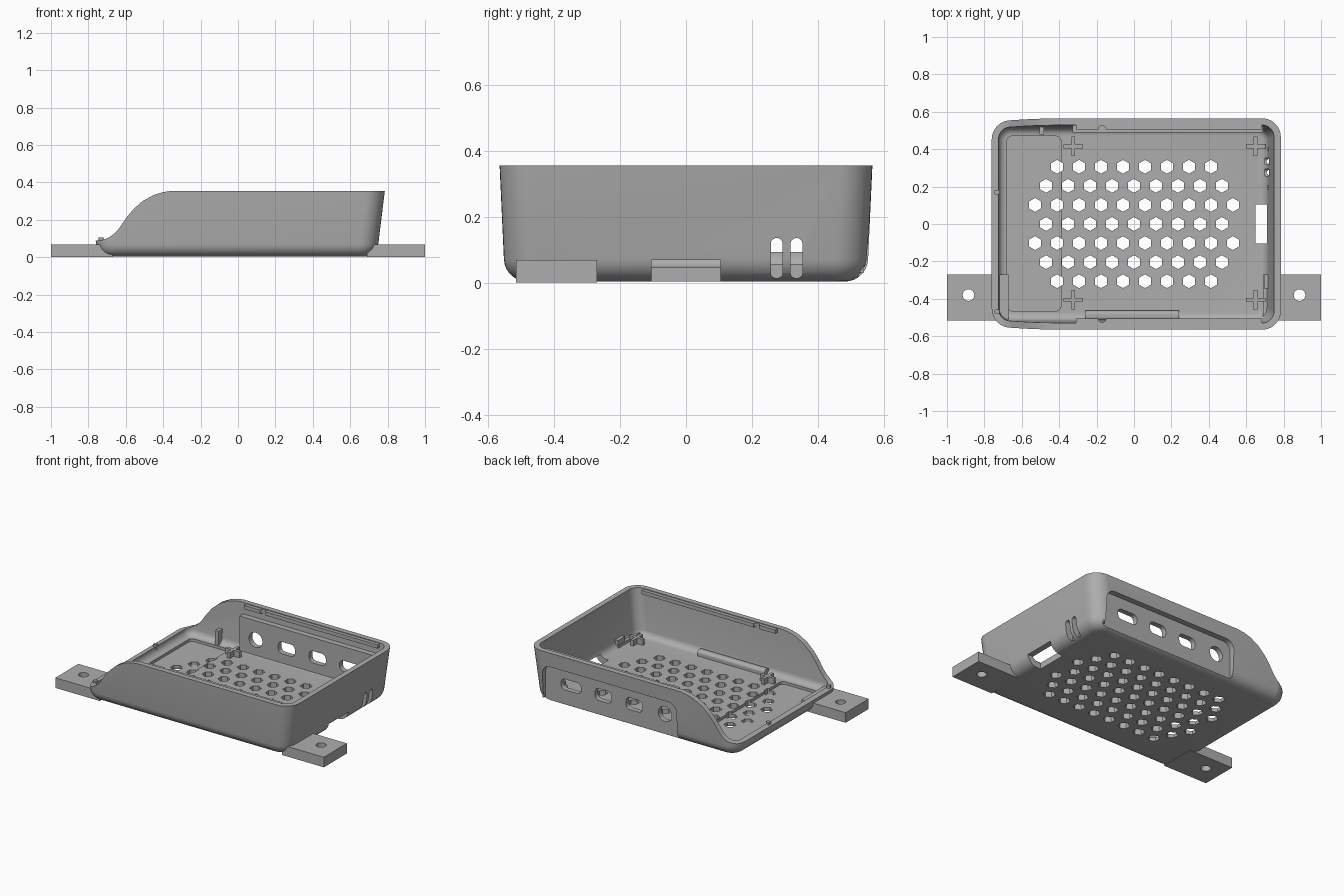
import bpy, bmesh, math
from mathutils import Vector

cube = bpy.data.objects.get("Cube")
if cube:
    bpy.data.objects.remove(cube)

grey = bpy.data.materials.new("plain grey")
grey.use_nodes = True
grey.diffuse_color = (0.42, 0.42, 0.42, 1)
grey.node_tree.nodes["Principled BSDF"].inputs["Base Color"].default_value = (0.42, 0.42, 0.42, 1)


def make(name, bm):
    bmesh.ops.recalc_face_normals(bm, faces=bm.faces[:])
    mesh = bpy.data.meshes.new(name)
    bm.to_mesh(mesh)
    bm.free()
    mesh.materials.append(grey)
    obj = bpy.data.objects.new(name, mesh)
    bpy.context.collection.objects.link(obj)
    return obj


def add_prism(bm, points, axis, lo, hi):
    """Extrude a 2D outline along one axis."""
    def place(p, d):
        c = list(p)
        c.insert("xyz".index(axis), d)
        return bm.verts.new(c)
    a = [place(p, lo) for p in points]
    b = [place(p, hi) for p in points]
    bm.faces.new(a)
    bm.faces.new(b)
    for i in range(len(a)):
        j = (i + 1) % len(a)
        bm.faces.new((a[i], a[j], b[j], b[i]))


def prisms(name, outlines, axis, lo, hi):
    bm = bmesh.new()
    for points in outlines:
        add_prism(bm, points, axis, lo, hi)
    return make(name, bm)


def rounded(x0, x1, y0, y1, r, n=7):
    """Outline of a rectangle with rounded corners."""
    pts = []
    corners = ((x1 - r, y1 - r), (x0 + r, y1 - r), (x0 + r, y0 + r), (x1 - r, y0 + r))
    for k, (cx, cy) in enumerate(corners):
        for i in range(n + 1):
            a = math.pi / 2 * (k + i / n)
            pts.append((cx + r * math.cos(a), cy + r * math.sin(a)))
    return pts


def ngon(cx, cy, r, n, turn=0.0):
    return [(cx + r * math.cos(turn + i * math.tau / n),
             cy + r * math.sin(turn + i * math.tau / n)) for i in range(n)]


def rect(x0, x1, y0, y1):
    return [(x0, y0), (x1, y0), (x1, y1), (x0, y1)]


def box(name, x0, x1, y0, y1, z0, z1):
    return prisms(name, [rect(x0, x1, y0, y1)], "z", z0, z1)


def tub(name, inset, z0, fillet, top):
    """Tapered rounded block with a filleted bottom edge."""
    steps = 7
    levels = []
    for i in range(steps + 1):
        a = math.pi / 2 * i / steps
        levels.append((z0 + fillet * (1 - math.cos(a)), fillet * (1 - math.sin(a))))
    levels.append((top, 0))
    bm = bmesh.new()
    rings = []
    for z, extra in levels:
        d, rise = inset + extra, z - 0.07
        y = 0.552 + 0.046 * rise - d
        outline = rounded(-0.76 - 0.035 * rise + d, 0.75 + 0.123 * rise - d, -y, y,
                          max(0.1 - d, 0.025), 9)
        rings.append([bm.verts.new((px, py, z)) for px, py in outline])
    bm.faces.new(rings[0])
    bm.faces.new(rings[-1])
    for low, high in zip(rings, rings[1:]):
        for i in range(len(low)):
            j = (i + 1) % len(low)
            bm.faces.new((low[i], low[j], high[j], high[i]))
    return make(name, bm)


def combine(target, other, operation="DIFFERENCE"):
    mod = target.modifiers.new("combine", "BOOLEAN")
    mod.operation = operation
    mod.solver = "EXACT"
    mod.object = other
    bpy.context.view_layer.objects.active = target
    bpy.ops.object.modifier_apply(modifier=mod.name)
    bpy.data.objects.remove(other)


# Hollow tray
tray = tub("tray", 0, 0.003, 0.067, 0.355)
combine(tray, tub("cavity", 0.036, 0.045, 0.04, 0.42))

# Inward step of the back wall and ledges below the rim
combine(tray, box("back_step", -0.33, 0.69, 0.488, 0.54, 0.03, 0.28), "UNION")
for side in (-1, 1):
    y0, y1 = sorted((side * 0.506, side * 0.545))
    ledge = box("ledge", -0.31, 0.685, y0, y1, 0.325, 0.35)
    combine(ledge, prisms("notch", [ngon(-0.17, side * 0.506, 0.02, 16)], "z", 0.2, 0.5))
    combine(tray, ledge, "UNION")

# Sweeping cut that lowers the open end
sweep = [(-0.95, 0.088), (-0.74, 0.088), (-0.70, 0.1), (-0.665, 0.122), (-0.635, 0.155),
         (-0.6, 0.207), (-0.56, 0.256), (-0.51, 0.3), (-0.45, 0.333), (-0.4, 0.348),
         (-0.34, 0.357), (-0.34, 0.6), (-0.95, 0.6)]
combine(tray, prisms("sweep", [sweep], "y", -0.8, 0.8))

# Recessed connector panel with its ports
combine(tray, prisms("panel", [rounded(-0.32, 0.68, -0.3, 0.26, 0.06)], "y", 0.523, 0.8))
ports = [rounded(x - w, x + w, 0.15 - h, 0.15 + h, r)
         for x, w, h, r in ((0.49, 0.075, 0.036, 0.03), (0.25, 0.062, 0.04, 0.03),
                            (0.02, 0.062, 0.04, 0.03), (-0.21, 0.05, 0.05, 0.0499))]
combine(tray, prisms("ports", ports, "y", 0.42, 0.7))

# Shallow floor recess and hexagonal vents
combine(tray, prisms("floor_recess", [rounded(-0.68, -0.39, -0.465, 0.47, 0.03)],
                     "z", 0.027, 0.08))
vents = []
for row in range(-3, 4):
    count = {0: 9, 1: 10, 2: 9, 3: 8}[abs(row)]
    for i in range(count):
        vents.append(ngon((i - (count - 1) / 2) * 0.1175, row * 0.102, 0.037, 6, math.pi / 6))
combine(tray, prisms("vents", vents, "z", -0.1, 0.2))

# Card opening and two light slots in the right-hand end wall
combine(tray, box("card_opening", 0.65, 0.9, -0.105, 0.105, -0.05, 0.068))
slots = [rounded(y - 0.018, y + 0.018, 0.012, 0.135, 0.0179) for y in (0.275, 0.335)]
combine(tray, prisms("slots", slots, "x", 0.7, 0.9))

# Mounting tabs with screw holes
tabs = []
for name, x0, x1, hole in (("left_tab", 0.69, 1.0, 0.885), ("right_tab", -1.0, -0.67, -0.885)):
    tab = box(name, x0, x1, -0.515, -0.27, 0.0, 0.068)
    combine(tab, prisms("screw_hole", [ngon(hole, -0.38, 0.031, 32)], "z", -0.1, 0.2))
    tabs.append(tab)

# Cross-shaped board supports
for x in (-0.325, 0.65):
    for y, label in ((0.415, "back"), (-0.405, "front")):
        a, b = 0.052, 0.01
        cross = [(a, -b), (a, b), (b, b), (b, a), (-b, a), (-b, b), (-a, b), (-a, -b),
                 (-b, -b), (-b, -a), (b, -a), (b, -b)]
        prisms(label + "_board_support", [[(x + u, y + v) for u, v in cross]], "z", 0.025, 0.085)

# Rail along the inside of the front wall
prisms("inner_rail", [rounded(-0.515, -0.463, 0.02, 0.082, 0.02)], "x", -0.26, 0.24)

# Post, lip pins and small end-wall clips
box("back_post", -0.505, -0.48, 0.478, 0.525, 0.035, 0.14)
for y in (0.17, -0.47):
    prisms("lip_pin", [rounded(-0.745, -0.72, y - 0.012, y + 0.012, 0.006)], "z", 0.05, 0.106)
box("front_clip", 0.695, 0.725, -0.345, -0.27, 0.04, 0.1)
for y in (0.195, 0.4):
    box("end_clip", 0.71, 0.732, y - 0.01, y + 0.01, 0.04, 0.12)

# Smooth the rounded shell and drilled tabs, keeping edges sharp
for obj in [tray] + tabs:
    bpy.ops.object.select_all(action="DESELECT")
    obj.select_set(True)
    bpy.context.view_layer.objects.active = obj
    bpy.ops.object.shade_smooth_by_angle(angle=math.radians(30))
